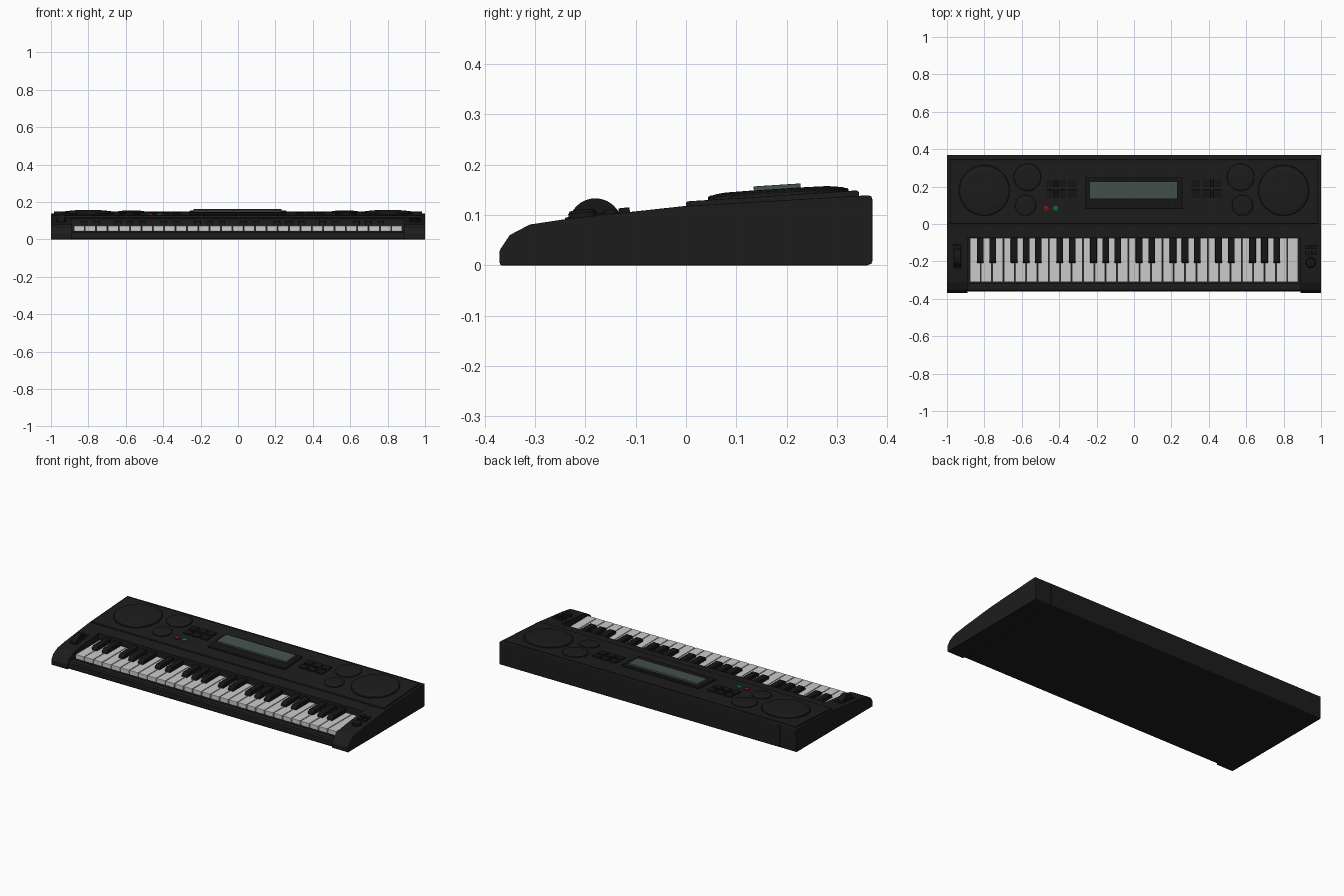
import bpy, bmesh, math
from mathutils import Matrix

if "Cube" in bpy.data.objects:
    bpy.data.objects.remove(bpy.data.objects["Cube"])


def mat(name, rgb):
    m = bpy.data.materials.new(name)
    m.diffuse_color = (*rgb, 1)
    m.use_nodes = True
    m.node_tree.nodes["Principled BSDF"].inputs["Base Color"].default_value = m.diffuse_color
    return m


BLACK = mat("black_plastic", (0.012, 0.012, 0.012))
DARK = mat("dark_trim", (0.008, 0.008, 0.008))
WHITE = mat("key_white", (0.65, 0.65, 0.65))
GLASS = mat("screen_green_grey", (0.06, 0.085, 0.07))
RED = mat("red", (0.16, 0.01, 0.01))
GREEN = mat("green", (0.01, 0.12, 0.05))

PANEL_SLOPE, END_SLOPE = 0.064, 0.113


def panel_z(y):
    return 0.127 + PANEL_SLOPE * y


def end_z(y):
    return 0.118 + END_SLOPE * y


def finish(name, bm, material, smooth=False, bevel=0):
    bmesh.ops.recalc_face_normals(bm, faces=bm.faces)
    me = bpy.data.meshes.new(name)
    bm.to_mesh(me)
    bm.free()
    me.materials.append(material)
    ob = bpy.data.objects.new(name, me)
    bpy.context.collection.objects.link(ob)
    if bevel:
        b = ob.modifiers.new("bevel", 'BEVEL')
        b.width, b.segments, b.limit_method = bevel, 2, 'ANGLE'
    if smooth:
        bpy.ops.object.select_all(action='DESELECT')
        ob.select_set(True)
        bpy.context.view_layer.objects.active = ob
        bpy.ops.object.shade_smooth_by_angle(angle=math.radians(35))
    return ob


def extrude_x(name, profile, x0, x1, material, bevel=0):
    """Extrude a (y, z) side profile from x0 to x1."""
    bm = bmesh.new()
    f = bm.faces.new([bm.verts.new((x0, y, z)) for y, z in profile])
    new = bmesh.ops.extrude_face_region(bm, geom=[f])["geom"]
    bmesh.ops.translate(bm, vec=(x1 - x0, 0, 0),
                        verts=[g for g in new if isinstance(g, bmesh.types.BMVert)])
    return finish(name, bm, material, bevel=bevel)


def box(name, loc, size, material, slope=0.0, bevel=0.003):
    """Box standing on loc, tilted to the slope of the surface under it."""
    bm = bmesh.new()
    bmesh.ops.create_cube(bm, size=1, matrix=Matrix.Translation((0, 0, size[2] / 2))
                          @ Matrix.Diagonal((*size, 1)))
    ob = finish(name, bm, material, bevel=bevel)
    ob.location = loc
    ob.rotation_euler.x = math.atan(slope)
    return ob


def lathe(name, loc, profile, material, slope=0.0, steps=40):
    """Spin an (r, z) profile about the vertical axis; ends at r = 0."""
    bm = bmesh.new()
    vs = [bm.verts.new((r, 0, z)) for r, z in profile]
    es = [bm.edges.new(p) for p in zip(vs, vs[1:])]
    bmesh.ops.spin(bm, geom=vs + es, cent=(0, 0, 0), axis=(0, 0, 1),
                   angle=2 * math.pi, steps=steps)
    bmesh.ops.remove_doubles(bm, verts=bm.verts, dist=1e-5)
    ob = finish(name, bm, material, smooth=True)
    ob.location = loc
    ob.rotation_euler.x = math.atan(slope)
    return ob


# Body: recessed middle with key bed, and full-height end blocks
back = [(0, 0.118), (0.362, 0.139), (0.368, 0.137), (0.37, 0.131),
        (0.37, 0.008), (0.368, 0.003), (0.36, 0)]
extrude_x("body_middle", [(-0.355, 0), (-0.36, 0.005), (-0.36, 0.036), (-0.353, 0.044),
                          (-0.318, 0.045), (-0.318, 0.035), (-0.072, 0.035),
                          (-0.072, 0.110)] + back, -0.89, 0.89, BLACK)
for side, s in (("left", -1), ("right", 1)):
    extrude_x(side + "_end_block", [(-0.368, 0), (-0.37, 0.003), (-0.37, 0.03), (-0.35, 0.06),
                                    (-0.31, 0.081), (-0.23, 0.093)] + back,
              s * 0.89, s * 1.0, BLACK, bevel=0.003)

# Sloping control panel
extrude_x("control_panel", [(0, 0.11), (0, 0.125), (0.003, 0.127), (0.338, panel_z(0.338)),
                            (0.344, panel_z(0.344) - 0.003), (0.344, 0.13)],
          -0.985, 0.985, BLACK, bevel=0.002)

# White keys (four octaves plus one) and black keys
N, HALF = 29, 0.88
pitch = 2 * HALF / N
for i in range(N):
    x = -HALF + (i + 0.5) * pitch
    box(f"white_key_{i + 1}", (x, -0.192, 0.045), (pitch - 0.004, 0.235, 0.028), WHITE, bevel=0.002)
    if i % 7 in (0, 1, 3, 4, 5) and i < N - 1:
        off = {0: -0.003, 1: 0.004, 3: -0.004, 4: 0, 5: 0.004}[i % 7]
        xc = x + pitch / 2 + off
        extrude_x(f"black_key_{i + 1}", [(-0.21, 0.07), (-0.207, 0.086), (-0.195, 0.096),
                                         (-0.074, 0.098), (-0.074, 0.07)],
                  xc - 0.018, xc + 0.018, DARK, bevel=0.003)


# Speakers, round pads and buttons, on both sides of the panel
def dome(r, h):
    return [(r, -0.004), (r, h * 0.4), (r * 0.97, h * 0.65), (r * 0.93, h * 0.65),
            (r * 0.9, h * 0.75), (r * 0.75, h * 0.95), (r * 0.4, h), (0, h)]


for side, s in (("left", -1), ("right", 1)):
    for part, x, y, r, h in (("speaker", 0.80, 0.18, 0.136, 0.013),
                             ("upper_pad", 0.57, 0.25, 0.073, 0.009),
                             ("lower_pad", 0.58, 0.10, 0.056, 0.009)):
        lathe(f"{side}_{part}", (s * x, y, panel_z(y)), dome(r, h), BLACK, PANEL_SLOPE)
    for c in range(3):
        for r in range(2):
            y = 0.163 + r * 0.055
            box(f"{side}_button_{c}_{r}", (s * (0.33 + c * 0.058), y, panel_z(y) - 0.002),
                (0.046, 0.042, 0.010), DARK, PANEL_SLOPE)

# Display housing and screen
box("display_housing", (0, 0.165, panel_z(0.165) - 0.003), (0.52, 0.17, 0.014), DARK,
    PANEL_SLOPE, 0.005)
box("display_screen", (-0.003, 0.182, panel_z(0.182)), (0.47, 0.093, 0.021), GLASS,
    PANEL_SLOPE, 0.001)

# Red and green buttons
for name, x, m in (("red_button", -0.468, RED), ("green_button", -0.418, GREEN)):
    lathe(name, (x, 0.083, panel_z(0.083)),
          [(0.016, -0.003), (0.016, 0.006), (0.012, 0.009), (0, 0.010)], m, PANEL_SLOPE, 20)

# Bend wheel with its frame on the left end
box("wheel_frame", (-0.945, -0.175, end_z(-0.175) - 0.003), (0.05, 0.13, 0.007), DARK, END_SLOPE, 0.002)
bm = bmesh.new()
bmesh.ops.create_cone(bm, cap_ends=True, segments=32, radius1=0.053, radius2=0.053, depth=0.034,
                      matrix=Matrix.Translation((-0.945, -0.18, 0.080))
                      @ Matrix.Rotation(math.pi / 2, 4, 'Y'))
finish("bend_wheel", bm, DARK, smooth=True)

# Knob and small buttons on the right end
lathe("volume_knob", (0.945, -0.205, end_z(-0.205)),
      [(0.028, -0.004), (0.028, 0.010), (0.024, 0.015), (0, 0.016)], DARK, END_SLOPE, 28)
for r in range(2):
    for c in range(2):
        y = -0.152 + r * 0.03
        box(f"end_button_{r}_{c}", (0.929 + c * 0.034, y, end_z(y) - 0.002), (0.026, 0.022, 0.012),
            DARK, END_SLOPE, 0.002)
